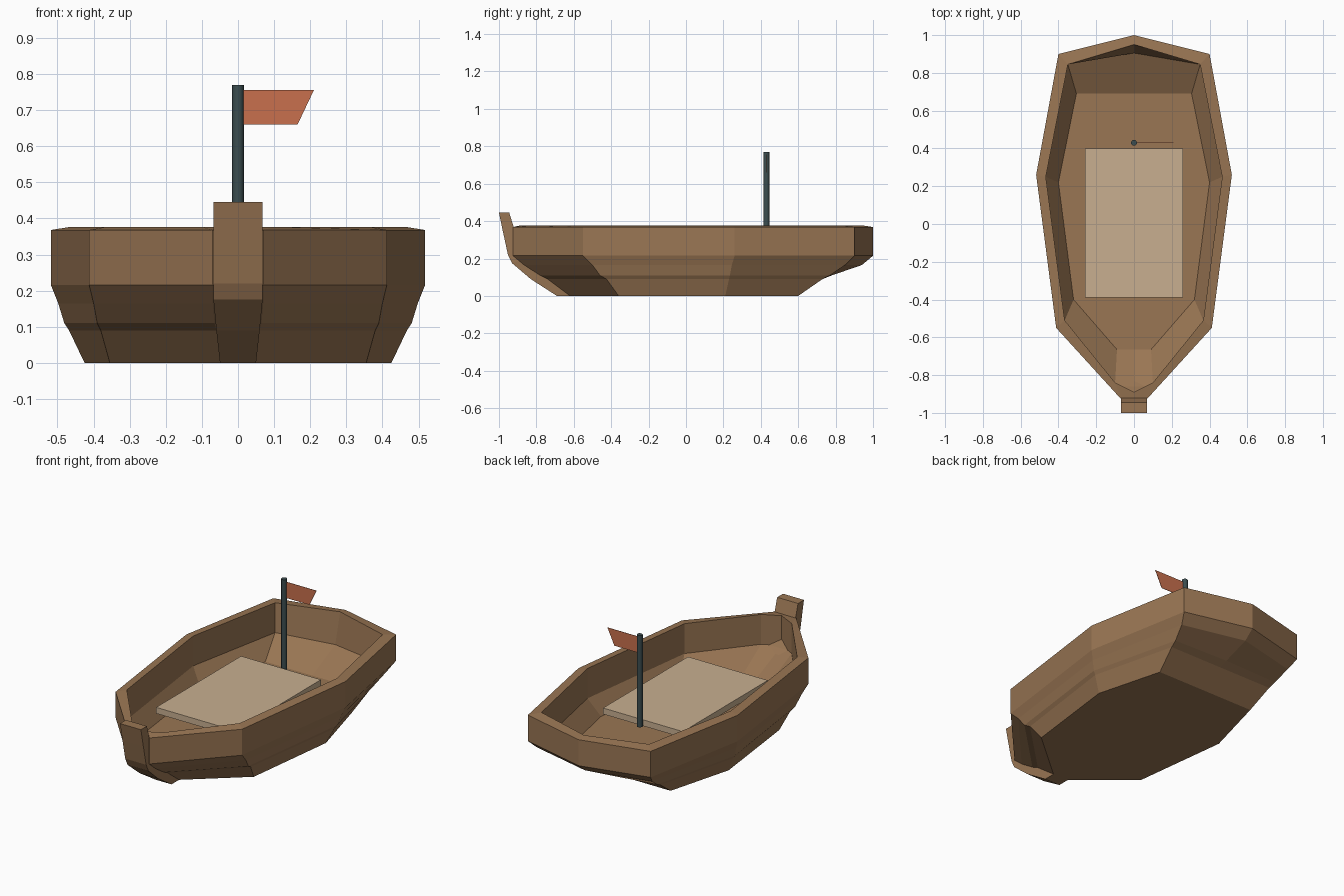
import bpy, bmesh, math

if "Cube" in bpy.data.objects:
    bpy.data.objects.remove(bpy.data.objects["Cube"])

def material(name, rgb):
    m = bpy.data.materials.new(name)
    m.diffuse_color = (*rgb, 1)
    m.use_nodes = True
    m.node_tree.nodes["Principled BSDF"].inputs["Base Color"].default_value = m.diffuse_color
    return m

wood = material("wood", (0.32, 0.18, 0.087))
pale_wood = material("pale_wood", (0.58, 0.43, 0.28))
iron = material("dark_iron", (0.045, 0.075, 0.08))
red = material("red_cloth", (0.58, 0.16, 0.075))

def finish(name, bm, mat):
    bmesh.ops.remove_doubles(bm, verts=bm.verts, dist=1e-5)
    bmesh.ops.recalc_face_normals(bm, faces=bm.faces)
    me = bpy.data.meshes.new(name)
    bm.to_mesh(me)
    bm.free()
    me.materials.append(mat)
    ob = bpy.data.objects.new(name, me)
    bpy.context.collection.objects.link(ob)
    return ob

def loft(name, rings, mat):
    """Skin closed rings of equal size and cap both ends."""
    bm = bmesh.new()
    loops = [[bm.verts.new(p) for p in r] for r in rings]
    n = len(rings[0])
    for a, b in zip(loops, loops[1:]):
        for i in range(n):
            j = (i + 1) % n
            bm.faces.new((a[i], a[j], b[j], b[i]))
    bm.faces.new(loops[0])
    bm.faces.new(loops[-1])
    return finish(name, bm, mat)

def mirrored(z, half):
    """Half outline from stern centre to bow centre, mirrored to a full ring."""
    return [(x, y, z) for x, y in half] + [(-x, y, z) for x, y in half[-2:0:-1]]

# Hull: outside from keel to rim, then inside down to the floor
rim = [(0, 1), (.40, .90), (.518, .26), (.412, -.55), (.07, -.925), (0, -.925)]
inner = [(0, .95), (.35, .845), (.467, .25), (.367, -.51), (.10, -.84), (0, -.89)]
hull_rings = [
    (0, [(0, .60), (.32, .60), (.425, .21), (.355, -.36), (.05, -.62), (0, -.62)]),
    (.09, [(0, .73), (.345, .73), (.468, .23), (.38, -.425), (.06, -.74), (0, -.74)]),
    (.11, [(0, .78), (.352, .77), (.481, .235), (.39, -.46), (.065, -.78), (0, -.78)]),
    (.165, [(0, .94), (.375, .85), (.498, .245), (.40, -.50), (.07, -.865), (0, -.865)]),
    (.215, rim),
    (.368, rim),
    (.376, inner),
    (.20, [(0, .905)] + inner[1:]),
    (.10, [(0, .69), (.305, .69), (.40, .22), (.32, -.40), (.09, -.665), (0, -.665)]),
]
loft("hull", [mirrored(z, h) for z, h in hull_rings], wood)

# Stem post: curved beam up the bow (half width, outer y/z, inner y/z)
stem = [(.05, -.69, 0, -.61, 0), (.06, -.83, .09, -.76, .11),
        (.068, -.93, .175, -.86, .20), (.068, -.952, .22, -.90, .25),
        (.068, -.978, .34, -.922, .37), (.068, -1, .445, -.945, .445)]
loft("stem_post", [[(-w, yo, zo), (w, yo, zo), (w, yi, zi), (-w, yi, zi)]
                   for w, yo, zo, yi, zi in stem], wood)

# Deck board
loft("deck_board", [[(-.26, -.39, z), (.26, -.39, z), (.26, .40, z), (-.26, .40, z)]
                    for z in (.22, .256)], pale_wood)

# Mast
bpy.ops.mesh.primitive_cylinder_add(vertices=12, radius=.016, depth=.54,
                                    location=(0, .43, .50))
mast = bpy.context.object
mast.name = "mast"
mast.data.materials.append(iron)
bpy.ops.object.shade_smooth_by_angle(angle=math.radians(40))

# Flag with a slanted end
loft("flag", [[(.01, y, .755), (.21, y, .755), (.165, y, .66), (.01, y, .66)]
              for y in (.429, .431)], red)
